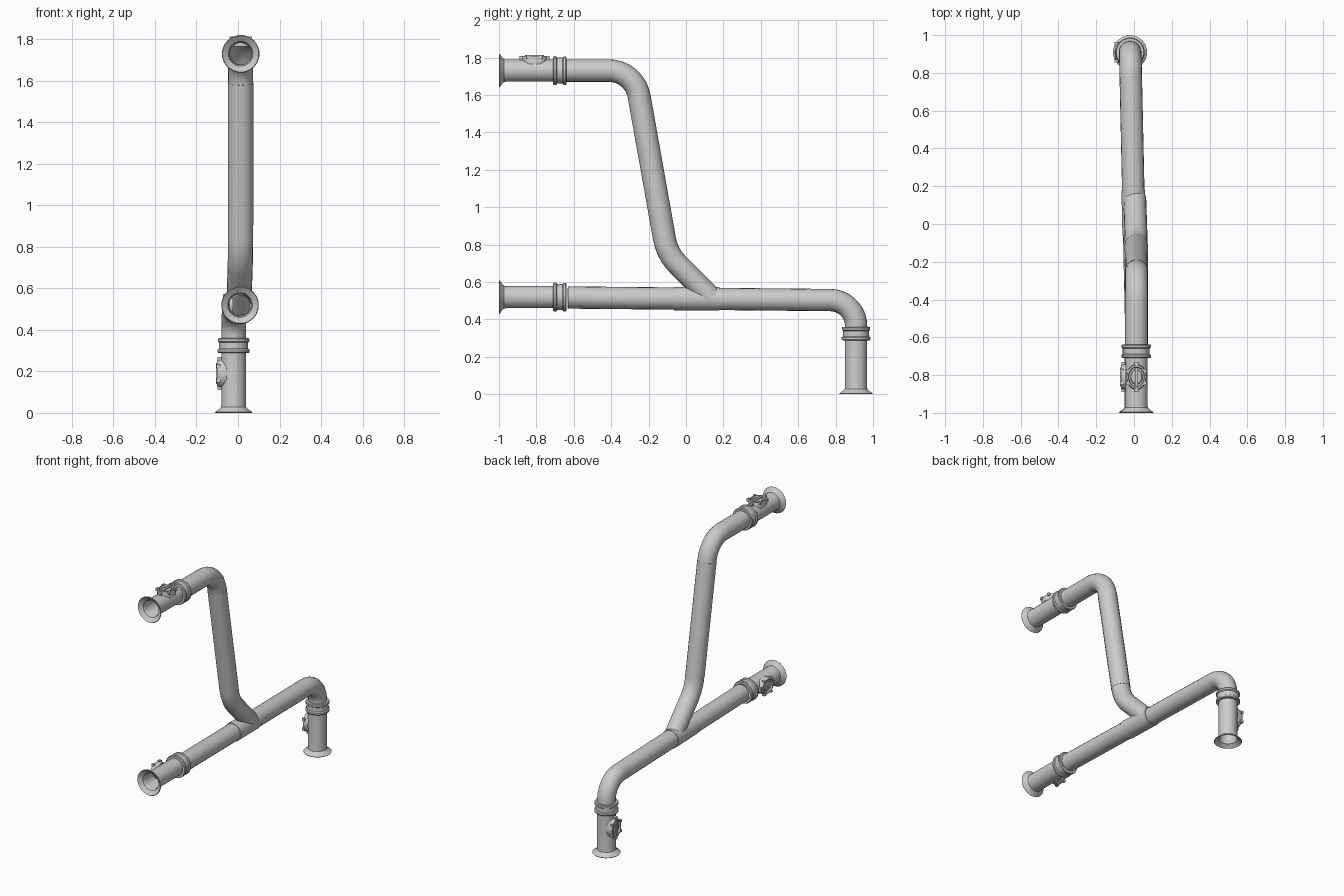
import bpy, bmesh, math
from mathutils import Vector

if "Cube" in bpy.data.objects:
    bpy.data.objects.remove(bpy.data.objects["Cube"])

SIDES = 20


def finish(name, bm):
    bmesh.ops.remove_doubles(bm, verts=bm.verts, dist=1e-5)
    bmesh.ops.recalc_face_normals(bm, faces=bm.faces)
    me = bpy.data.meshes.new(name)
    bm.to_mesh(me)
    bm.free()
    ob = bpy.data.objects.new(name, me)
    bpy.context.collection.objects.link(ob)
    bpy.ops.object.select_all(action='DESELECT')
    ob.select_set(True)
    bpy.context.view_layer.objects.active = ob
    bpy.ops.object.shade_smooth_by_angle(angle=math.radians(35))
    return ob


def skin(bm, rings):
    vs = [[bm.verts.new(p) for p in r] for r in rings]
    n = len(vs[0])
    for a, b in zip(vs, vs[1:]):
        for i in range(n):
            j = (i + 1) % n
            bm.faces.new((a[i], a[j], b[j], b[i]))


def ring(c, u, v, ru, rv):
    return [c + u * (ru * math.cos(t)) + v * (rv * math.sin(t))
            for t in (2 * math.pi * i / SIDES for i in range(SIDES))]


def lathe(name, origin, axis, profile):
    # profile: (radius, distance along axis)
    o, w = Vector(origin), Vector(axis).normalized()
    u = w.orthogonal().normalized()
    v = w.cross(u)
    bm = bmesh.new()
    skin(bm, [ring(o + w * t, u, v, r, r) for r, t in profile])
    return finish(name, bm)


def fillet(a, corner, b, tangent, steps=9):
    # circular arc between two straight runs
    a, c, b = Vector(a), Vector(corner), Vector(b)
    d1, d2 = (a - c).normalized(), (b - c).normalized()
    half = d1.angle(d2) / 2
    rad = tangent * math.tan(half)
    centre = c + (d1 + d2).normalized() * (tangent / math.cos(half))
    s, e = c + d1 * tangent - centre, c + d2 * tangent - centre
    total = s.angle(e)
    return [centre + (s * math.sin((1 - k / steps) * total)
            + e * math.sin(k / steps * total)) / math.sin(total)
            for k in range(steps + 1)]


def pipe(name, pts, r):
    pts = [Vector(p) for p in pts]
    u = Vector((1, 0, 0))
    rings = []
    for i, p in enumerate(pts):
        t1 = (p - pts[max(i - 1, 0)]).normalized()
        t2 = (pts[min(i + 1, len(pts) - 1)] - p).normalized()
        t = (t1 + t2).normalized()
        u = (u - t * u.dot(t)).normalized()
        rings.append(ring(p, u, t.cross(u), r, r))
    bm = bmesh.new()
    skin(bm, rings)
    return finish(name, bm)


def hatch(name, centre, along, out):
    # oval frame, recessed lid and clamp lugs
    c, u, w = Vector(centre), Vector(along), Vector(out)
    v = w.cross(u)
    bm = bmesh.new()
    prof = [(1, .035), (1, .068), (.93, .079), (.8, .079), (.74, .068),
            (.6, .068), (.52, .074), (.001, .076)]
    skin(bm, [ring(c + w * h, u, v, .068 * s, .054 * s) for s, h in prof])

    def block(du, dv, dw, su, sv, sw):
        for vert in bmesh.ops.create_cube(bm, size=1)['verts']:
            q = vert.co.copy()
            vert.co = (c + u * (du + q.x * su) + v * (dv + q.y * sv)
                       + w * (dw + q.z * sw))
    block(0, 0, .078, .1, .014, .012)
    for s in (-1, 1):
        block(s * .069, 0, .067, .02, .026, .02)
        for k in (-1, 1):
            block(s * .034, k * .046, .073, .018, .016, .02)
    return finish(name, bm)


# flanged end pieces with collars and hatches
FLANGE = [(.052, .33), (.053, .04), (.06, .02), (.084, .003), (.088, 0),
          (.091, .004), (.07, .018), (.061, .028), (.060, .04), (.060, .33)]
COLLAR = [(.058, 0), (.074, 0), (.078, .005), (.078, .016), (.071, .021),
          (.071, .051), (.077, .056), (.077, .067), (.073, .072), (.058, .072)]
ends = [("upper", (.013, -1, 1.73), (0, 1, 0), .29, .19, (0, 0, 1)),
        ("lower", (.010, -1, .519), (0, 1, 0), .29, .19, (-1, 0, 0)),
        ("leg", (-.021, .909, 0), (0, 0, 1), .288, .19, (-1, 0, 0))]
for n, o, ax, col, hat, out in ends:
    o, ax = Vector(o), Vector(ax)
    lathe(n + "_end_pipe", o, ax, FLANGE)
    lathe(n + "_collar", o + ax * col, ax, COLLAR)
    hatch(n + "_hatch", o + ax * hat, ax, out)

# horizontal run bending down into the leg
run_start = Vector((.014, -.632, .517))
run_corner = Vector((-.02, .912, .502))
run_end = Vector((-.021, .909, .32))
lathe("lower_pipe_rim", run_start, run_corner - run_start,
      [(.05, .02), (.05, 0), (.06, 0)])
pipe("main_run", [run_start] + fillet(run_start, run_corner, run_end, .14)
     + [run_end], .0595)

# branch: upper run, upright, then slanting into the junction
p0 = Vector((.013, -.7, 1.73))
p1 = Vector((.013, -.275, 1.73))
p2 = Vector((.012, -.101, .752))
p3 = Vector((.004, .136, .512))
pipe("branch_pipe", [p0] + fillet(p0, p1, p2, .137)
     + fillet(p1, p2, p3, .08, 6) + [p3], .0605)

# junction sleeve and joint bands
d = (run_corner - run_start).normalized()
lathe("junction_sleeve", run_start + d * .57, d,
      [(.055, 0), (.0635, 0), (.0635, .24), (.055, .24)])
up = (p1 - p2).normalized()
lathe("upright_sleeve", p2 + up * .08, up,
      [(.055, 0), (.062, 0), (.062, .77), (.055, .77)])
